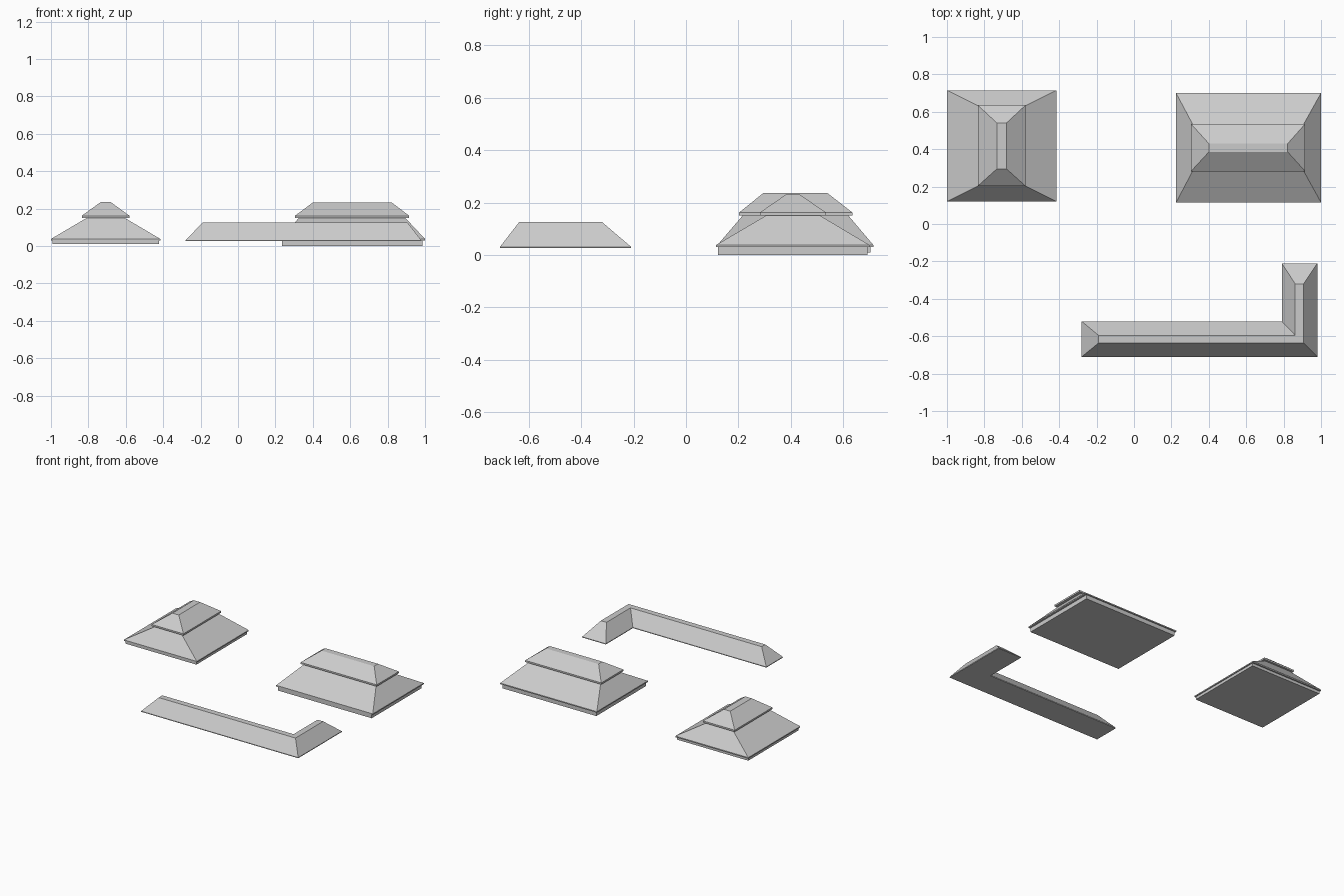
import bpy

cube = bpy.data.objects.get("Cube")
if cube:
    bpy.data.objects.remove(cube)

grey = bpy.data.materials.new("roof_grey")
grey.use_nodes = True
colour = (0.6, 0.6, 0.6, 1)
grey.diffuse_color = colour
grey.node_tree.nodes["Principled BSDF"].inputs["Base Color"].default_value = colour


def loft(name, rings):
    """Closed solid through (outline, height) rings with matching corner counts."""
    n = len(rings[0][0])
    verts = [(x, y, z) for outline, z in rings for x, y in outline]
    faces = [tuple(reversed(range(n)))]
    for r in range(len(rings) - 1):
        for i in range(n):
            j = (i + 1) % n
            faces.append((r * n + i, r * n + j, (r + 1) * n + j, (r + 1) * n + i))
    faces.append(tuple(range(len(verts) - n, len(verts))))
    mesh = bpy.data.meshes.new(name)
    mesh.from_pydata(verts, [], faces)
    mesh.materials.append(grey)
    obj = bpy.data.objects.new(name, mesh)
    bpy.context.collection.objects.link(obj)


def rect(x0, x1, y0, y1):
    return [(x0, y0), (x1, y0), (x1, y1), (x0, y1)]


def tiered_roof(side, floor, base, eave, neck, upper, ridge, top):
    """Plinth, lower hipped tier with a thin eave, and a smaller hipped tier on top."""
    loft(side + "_roof_base", [(base, floor), (base, 0.03)])
    loft(side + "_lower_roof", [(eave, 0.03), (eave, 0.038), (neck, 0.15)])
    loft(side + "_upper_roof", [(upper, 0.15), (upper, 0.162), (ridge, top)])


# Two-tier roof running front to back
tiered_roof("right", 0.01,
            rect(-0.993, -0.422, 0.127, 0.705), rect(-1, -0.415, 0.12, 0.715),
            rect(-0.81, -0.605, 0.216, 0.62), rect(-0.835, -0.58, 0.203, 0.635),
            rect(-0.733, -0.682, 0.295, 0.54), 0.236)

# Two-tier roof running side to side
tiered_roof("left", 0.0,
            rect(0.235, 0.987, 0.122, 0.692), rect(0.225, 1, 0.115, 0.7),
            rect(0.325, 0.895, 0.305, 0.512), rect(0.305, 0.915, 0.282, 0.535),
            rect(0.4, 0.822, 0.385, 0.43), 0.233)

# L-shaped hipped roof at the front
eave = [(-0.28, -0.71), (0.98, -0.71), (0.98, -0.21),
        (0.79, -0.21), (0.79, -0.52), (-0.28, -0.52)]
crown = [(-0.19, -0.637), (0.907, -0.637), (0.907, -0.32),
         (0.862, -0.32), (0.862, -0.595), (-0.19, -0.595)]
loft("corner_roof", [(eave, 0.026), (eave, 0.031), (crown, 0.125)])
